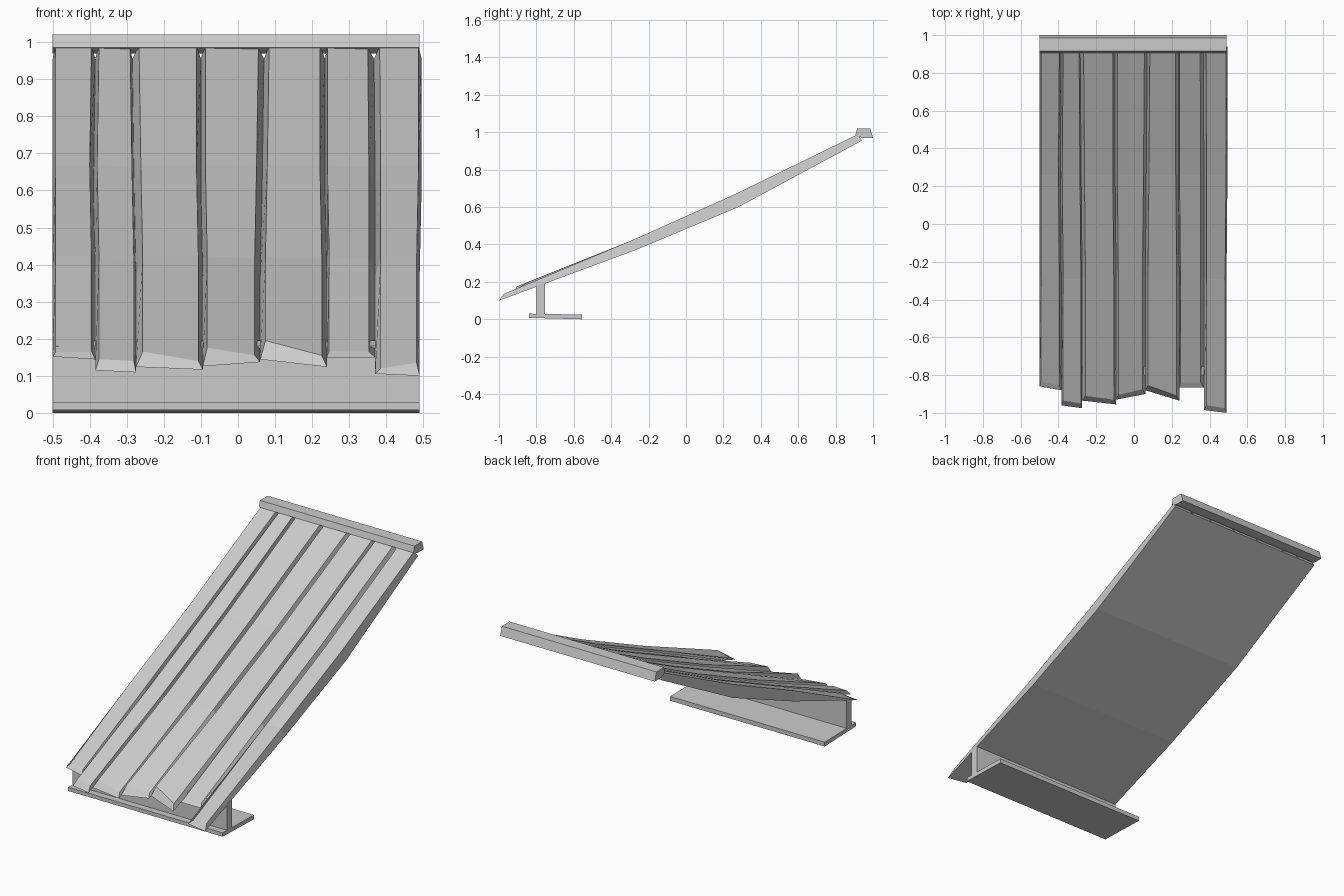
import bpy

cube = bpy.data.objects.get("Cube")
if cube:
    bpy.data.objects.remove(cube, do_unlink=True)

# One grey for everything
grey = bpy.data.materials.new("weathered_grey")
grey.use_nodes = True
colour = (0.6, 0.6, 0.6, 1)
grey.diffuse_color = colour
grey.node_tree.nodes["Principled BSDF"].inputs["Base Color"].default_value = colour


def loft(name, rings):
    """Skin a row of equal-sized rings into a closed solid."""
    n = len(rings[0])
    verts = [p for ring in rings for p in ring]
    faces = [tuple(range(n)), tuple(range(len(verts) - n, len(verts)))[::-1]]
    for r in range(len(rings) - 1):
        for i in range(n):
            j = (i + 1) % n
            a, b = r * n, (r + 1) * n
            faces.append((a + j, a + i, b + i, b + j))
    mesh = bpy.data.meshes.new(name)
    mesh.from_pydata(verts, [], faces)
    mesh.materials.append(grey)
    obj = bpy.data.objects.new(name, mesh)
    bpy.context.collection.objects.link(obj)
    return obj


def bar(name, profile, x0, x1):
    """Extrude a (y, z) profile along x."""
    return loft(name, [[(x, y, z) for y, z in profile] for x in (x0, x1)])


def underside(y):
    """Height of the sagging lower surface."""
    path = [(-1.0, 0.10), (-0.27, 0.37), (0.28, 0.60), (0.94, 0.955)]
    for (y0, z0), (y1, z1) in zip(path, path[1:]):
        if y <= y1:
            break
    return z0 + (z1 - z0) * (y - y0) / (y1 - y0)


# Seams between planks at the front, lower middle, upper middle and back
seams = [
    (-0.50, -0.50, -0.50, -0.50),
    (-0.385, -0.385, -0.39, -0.385),
    (-0.275, -0.275, -0.28, -0.285),
    (-0.095, -0.095, -0.10, -0.10),
    (0.06, 0.06, 0.065, 0.07),
    (0.24, 0.24, 0.235, 0.235),
    (0.37, 0.37, 0.37, 0.367),
    (0.49, 0.49, 0.495, 0.495),
]

# Per plank: front y left/right, front top z left/right, bevel left/right
planks = [
    (-0.86, -0.88, 0.163, 0.165, 0.008, 0.010),
    (-0.96, -0.975, 0.145, 0.140, 0.010, 0.006),
    (-0.935, -0.955, 0.165, 0.140, 0.018, 0.012),
    (-0.93, -0.90, 0.176, 0.155, 0.012, 0.015),
    (-0.88, -0.935, 0.195, 0.155, 0.014, 0.014),
    (-0.865, -0.865, 0.167, 0.165, 0.006, 0.017),
    (-0.985, -1.0, 0.120, 0.135, 0.015, 0.008),
]

for k, (yl, yr, zl, zr, bl, br) in enumerate(planks):
    rings = []
    for s, y in enumerate((None, -0.27, 0.28, 0.94)):
        left, right = seams[k][s], seams[k + 1][s]
        if s == 0:
            ring = [(left, yl, underside(yl)), (right, yr, underside(yr)),
                    (right - br, yr + 0.025, zr), (left + bl, yl + 0.025, zl)]
        else:
            z = underside(y)
            t = (0.052, 0.068, 0.035)[s - 1]
            lift = 0.006 * (k % 2)
            ring = [(left, y, z), (right, y, z),
                    (right - br, y - 0.02, z + t - lift),
                    (left + bl, y - 0.02, z + t)]
        rings.append(ring)
    loft(f"roof_plank_{k + 1}", rings)

# Ridge cap along the high edge
bar("ridge_cap", [(0.905, 0.985), (0.945, 0.97), (1.0, 0.97),
                  (0.985, 1.02), (0.915, 1.02)], -0.5, 0.49)

# Upright web and foot flange under the low edge
bar("support_web", [(-0.80, 0.02), (-0.755, 0.02),
                    (-0.755, 0.195), (-0.80, 0.18)], -0.5, 0.49)
bar("support_foot", [(-0.84, 0.008), (-0.555, 0.0),
                     (-0.555, 0.025), (-0.84, 0.03)], -0.5, 0.49)

# Make every shell face outward
import bmesh
for obj in bpy.context.collection.objects:
    if obj.type == "MESH":
        bm = bmesh.new()
        bm.from_mesh(obj.data)
        bmesh.ops.recalc_face_normals(bm, faces=bm.faces)
        bm.to_mesh(obj.data)
        bm.free()
